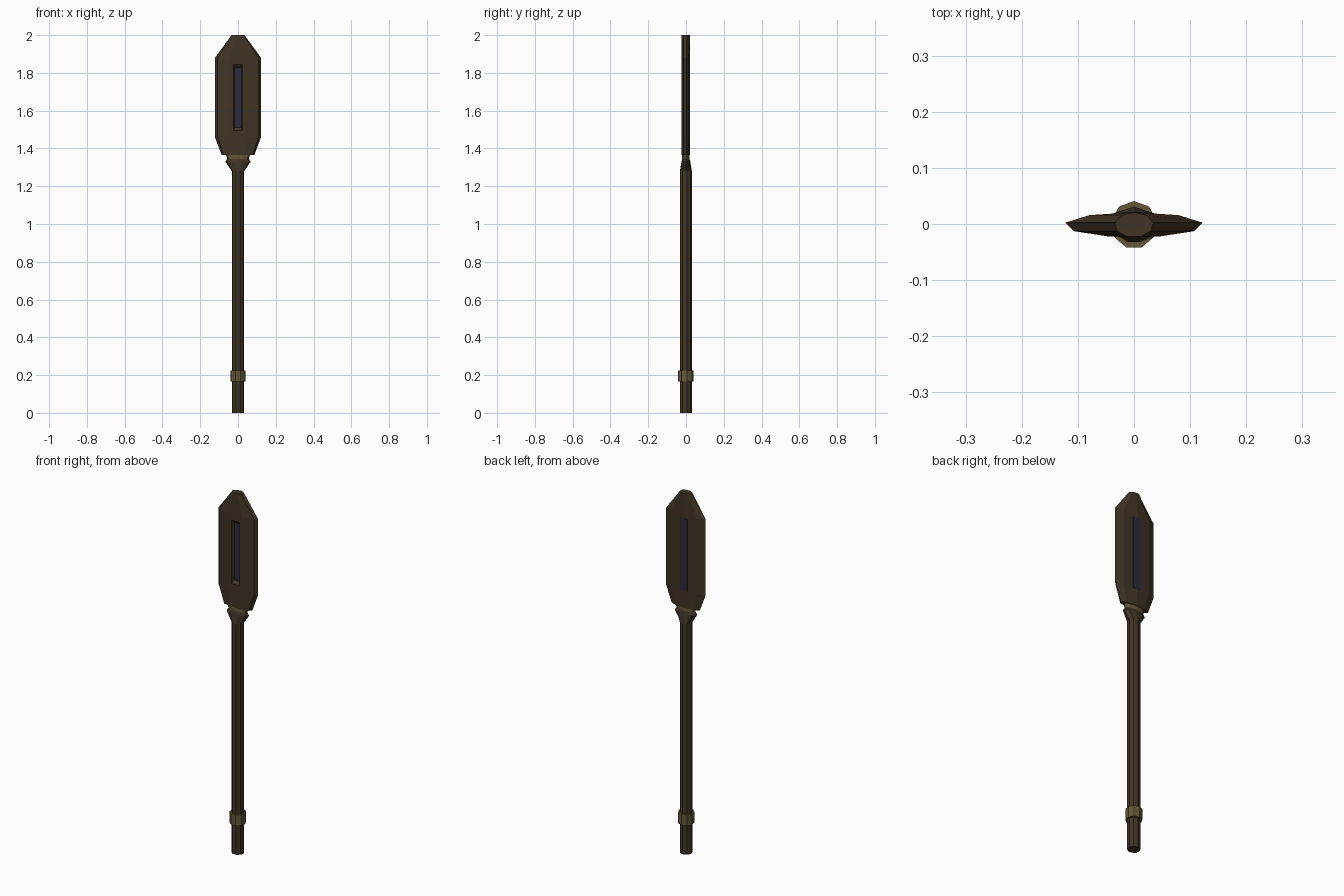
import bpy, bmesh
from math import sin, cos, pi

if "Cube" in bpy.data.objects:
    bpy.data.objects.remove(bpy.data.objects["Cube"])

SIDES = 9


def material(name, rgb):
    m = bpy.data.materials.new(name)
    m.diffuse_color = (*rgb, 1)
    m.use_nodes = True
    m.node_tree.nodes["Principled BSDF"].inputs["Base Color"].default_value = m.diffuse_color
    return m


wood = material("dark_wood", (0.052, 0.034, 0.018))
brass = material("dull_brass", (0.125, 0.095, 0.038))
blue = material("dark_blue", (0.026, 0.024, 0.045))


def finish(name, bm, mat):
    bmesh.ops.recalc_face_normals(bm, faces=bm.faces)
    me = bpy.data.meshes.new(name)
    bm.to_mesh(me)
    bm.free()
    ob = bpy.data.objects.new(name, me)
    bpy.context.collection.objects.link(ob)
    if mat:
        me.materials.append(mat)
    return ob


def skin(name, rings, mat):
    """Bridge equal-length loops of points and cap both ends."""
    bm = bmesh.new()
    loops = [[bm.verts.new(p) for p in ring] for ring in rings]
    n = len(loops[0])
    for a, b in zip(loops, loops[1:]):
        for i in range(n):
            j = (i + 1) % n
            bm.faces.new((a[i], a[j], b[j], b[i]))
    bm.faces.new(loops[0])
    bm.faces.new(loops[-1])
    return finish(name, bm, mat)


def loft(name, stations, mat, dy=-0.0015):
    """Nine-sided oval sections given as (z, x radius, y radius)."""
    angles = [pi / 2 + 2 * pi * i / SIDES for i in range(SIDES)]
    return skin(name, [[(rx * cos(a), ry * sin(a) + dy, z) for a in angles]
                       for z, rx, ry in stations], mat)


def rect(hx, y, z0, z1):
    return [(-hx, y, z0), (hx, y, z0), (hx, y, z1), (-hx, y, z1)]


# Shaft with flared top
loft("shaft", [(0, .0335, .0325), (1.28, .0335, .0325),
               (1.33, .068, .024), (1.345, .058, .020)], wood)

# Brass fittings: grip ring and neck band
loft("grip_ring", [(.165, .0415, .0425), (.225, .0415, .0425)], brass)
loft("neck_band", [(1.345, .058, .020), (1.367, .064, .020)], brass)

# Flat blade
blade = loft("blade", [(1.365, .088, .0225), (1.46, .124, .0225),
                       (1.88, .124, .0225), (2.0, .0345, .0225)], wood)

# Tapered slot cut in the blade front
cutter = skin("slot_cutter", [rect(.027, -.030, 1.487, 1.853),
                              rect(.017, -.006, 1.512, 1.828)], None)
cutter.hide_render = True
cutter.hide_viewport = True
cut = blade.modifiers.new("slot", 'BOOLEAN')
cut.operation = 'DIFFERENCE'
cut.solver = 'EXACT'
cut.object = cutter

# Blue inlay: floor of the front slot, flush strip on the back
skin("inlay", [rect(.022, -.0075, 1.46, 1.86),
               rect(.022, .0215, 1.46, 1.86)], blue)
